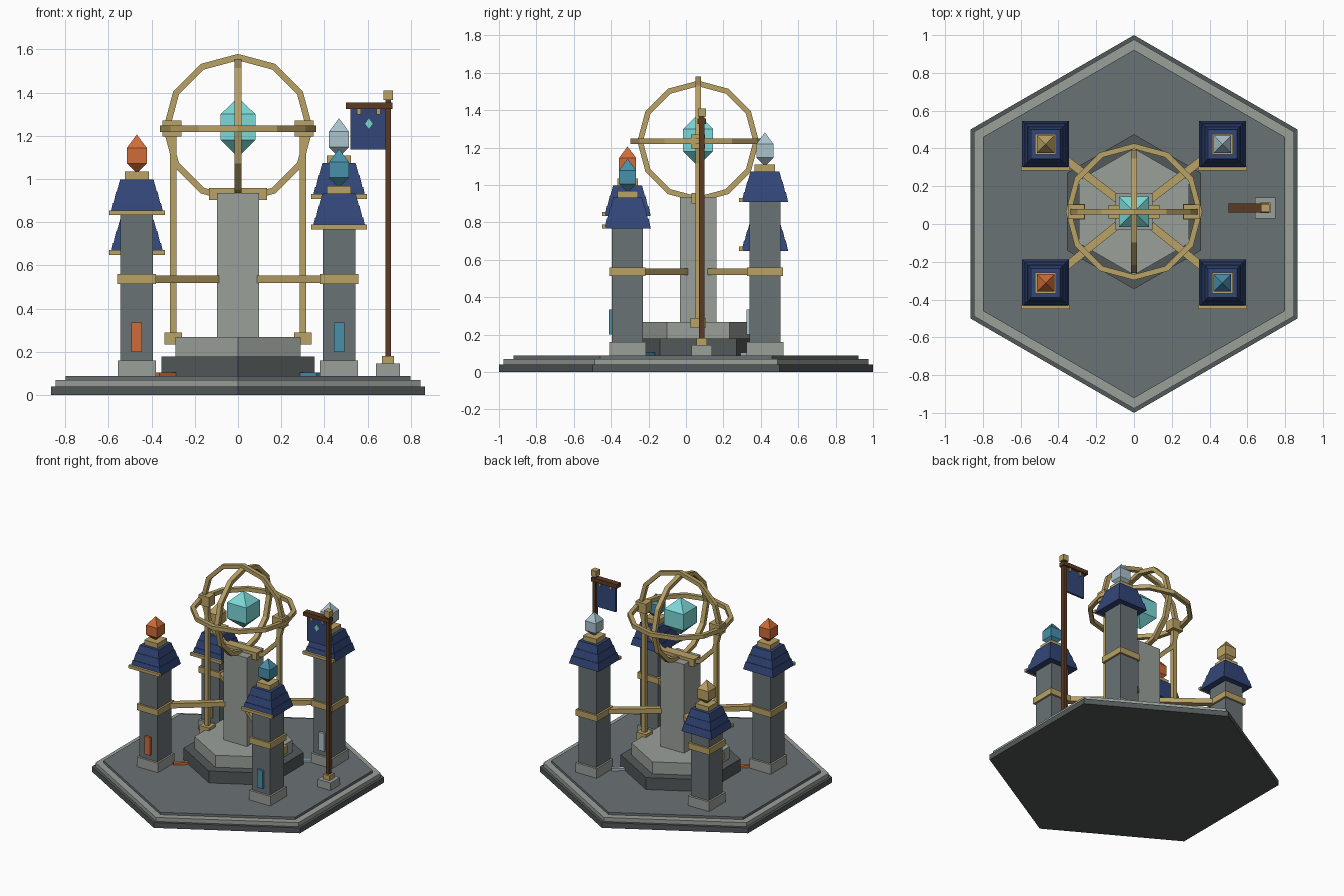
import bpy, bmesh
from math import pi, cos, sin, atan2, hypot, sqrt
from mathutils import Matrix, Vector

old = bpy.data.objects.get("Cube")
if old:
    bpy.data.objects.remove(old, do_unlink=True)


def material(name, *rgb):
    linear = [((c / 255 + 0.055) / 1.055) ** 2.4 for c in rgb] + [1]
    m = bpy.data.materials.new(name)
    m.use_nodes = True
    m.diffuse_color = linear
    m.node_tree.nodes["Principled BSDF"].inputs["Base Color"].default_value = linear
    return m


dark = material("dark stone", 82, 88, 89)
stone = material("grey stone", 106, 114, 116)
light = material("light stone", 154, 160, 154)
blue = material("blue slate", 50, 70, 120)
gold = material("aged gold", 186, 162, 102)
wood = material("dark wood", 92, 58, 36)
cyan = material("cyan crystal", 124, 216, 216)
teal = material("teal crystal", 72, 144, 170)
orange = material("orange crystal", 208, 108, 56)
pale = material("pale crystal", 170, 194, 204)


def finish(name, bm, mat):
    bmesh.ops.remove_doubles(bm, verts=bm.verts, dist=1e-5)
    bmesh.ops.recalc_face_normals(bm, faces=bm.faces)
    mesh = bpy.data.meshes.new(name)
    bm.to_mesh(mesh)
    bm.free()
    mesh.materials.append(mat)
    obj = bpy.data.objects.new(name, mesh)
    bpy.context.scene.collection.objects.link(obj)
    return obj


def box(name, mat, centre, size, turn=0):
    """Box given by its centre and full size, turned about z."""
    bm = bmesh.new()
    place = Matrix.Translation(centre) @ Matrix.Rotation(turn, 4, "Z")
    bmesh.ops.create_cube(bm, size=1, matrix=place @ Matrix.Diagonal((*size, 1)))
    return finish(name, bm, mat)


def stack(name, mat, x, y, sides, start, sections):
    """Upright solid through polygon sections of (radius, height)."""
    bm = bmesh.new()
    loops = []
    for r, z in sections:
        angles = [start + 2 * pi * i / sides for i in range(sides)]
        loops.append([bm.verts.new((x + r * cos(a), y + r * sin(a), z)) for a in angles])
    for low, high in zip(loops, loops[1:]):
        for i in range(sides):
            j = (i + 1) % sides
            bm.faces.new((low[i], low[j], high[j], high[i]))
    for end, (r, _) in ((loops[0], sections[0]), (loops[-1], sections[-1])):
        if r > 0:
            bm.faces.new(end)
    return finish(name, bm, mat)


def hexagon(name, mat, y, r, z0, z1):
    return stack(name, mat, 0, y, 6, pi / 2, [(r, z0), (r, z1)])


def square(name, mat, x, y, sections):
    return stack(name, mat, x, y, 4, pi / 4, [(h * sqrt(2), z) for h, z in sections])


def hoop(name, radius, width, tilt):
    """Twelve-sided ring of square bar."""
    bm = bmesh.new()
    n, t, w = 12, 0.03, width / 2
    loops = []
    for i in range(n):
        a = 2 * pi * i / n
        profile = ((radius, -w), (radius, w), (radius - t, w), (radius - t, -w))
        loops.append([bm.verts.new((r * cos(a), r * sin(a), z)) for r, z in profile])
    for i in range(n):
        a, b = loops[i], loops[(i + 1) % n]
        for k in range(4):
            m = (k + 1) % 4
            bm.faces.new((a[k], a[m], b[m], b[k]))
    bmesh.ops.transform(bm, matrix=Matrix.Translation((0, CY, RING_Z)) @ tilt, verts=bm.verts)
    return finish(name, bm, gold)


CY, RING_Z, FLOOR = 0.065, 1.233, 0.088

# Stepped floor and dais
hexagon("floor_slab", dark, 0, 1, 0, 0.04)
hexagon("floor_rim", light, 0, 0.977, 0.04, 0.07)
hexagon("floor_top", stone, 0, 0.922, 0.07, FLOOR)
hexagon("dais_lower", dark, CY, 0.41, FLOOR, 0.178)
hexagon("dais_upper", light, CY, 0.335, 0.178, 0.268)

# Central pillar with its saddle and crystal
square("pillar", light, 0, CY, [(0.097, 0.268), (0.097, 0.935)])
box("pillar_saddle", gold, (0, CY, 0.93), (0.27, 0.07, 0.056))
square("main_crystal", cyan, 0, CY, [(0, 1.1), (0.08, 1.18), (0.08, 1.3), (0, 1.378)])

# Three crossed hoops
hoop("hoop_level", 0.362, 0.03, Matrix.Identity(4))
hoop("hoop_front", 0.346, 0.03, Matrix.Rotation(pi / 2, 4, "X"))
hoop("hoop_side", 0.325, 0.034, Matrix.Rotation(pi / 2, 4, "Y"))

# Posts carrying the hoops
for side, label in ((-1, "right"), (1, "left")):
    x = side * 0.3
    box(f"post_{label}", gold, (x, CY, 0.73), (0.03, 0.03, 0.98))
    box(f"post_foot_{label}", gold, (x, CY, 0.262), (0.08, 0.08, 0.055))
    box(f"post_clamp_{label}", gold, (side * 0.306, CY, RING_Z), (0.088, 0.075, 0.075))


def tower(label, x, y, eave, colour):
    """Square tower with tiered roof, crystal, front panel and strut."""
    box(f"plinth_{label}", light, (x, y, 0.124), (0.176, 0.196, 0.072))
    box(f"shaft_{label}", stone, (x, y, (FLOOR + eave) / 2), (0.15, 0.165, eave - FLOOR))
    box(f"band_{label}", gold, (x, y, 0.536), (0.178, 0.192, 0.046))
    box(f"panel_{label}", colour, (x, y - 0.09, 0.267), (0.048, 0.018, 0.135))
    step = 0.055
    for i, (low, high) in enumerate(((0.124, 0.112), (0.108, 0.095), (0.092, 0.077))):
        z = eave + i * step
        square(f"roof_tier_{i}_{label}", blue, x, y, [(low, z), (high, z + step)])
    top = eave + 3 * step
    box(f"eave_trim_{label}", gold, (x, y - 0.128, eave + 0.011), (0.26, 0.02, 0.022))
    box(f"roof_cap_{label}", gold, (x, y, top + 0.018), (0.11, 0.11, 0.036))
    z = top + 0.036
    square(f"crystal_{label}", colour, x, y,
           [(0.008, z), (0.046, z + 0.038), (0.046, z + 0.11), (0, z + 0.172)])
    # Strut to the pillar and the marker lying beneath it
    dx, dy = x, y - CY
    turn, reach = atan2(dy, dx), hypot(dx, dy)
    box(f"strut_{label}", gold, (dx * 0.58, CY + dy * 0.58, 0.536),
        (reach * 0.78, 0.042, 0.036), turn)
    box(f"floor_marker_{label}", colour, (dx * 0.715, CY + dy * 0.715, FLOOR + 0.008),
        (0.1, 0.03, 0.016), turn)


TX, FRONT, BACK = 0.468, -0.312, 0.422
tower("front_right", -TX, FRONT, 0.833, orange)
tower("front_left", TX, FRONT, 0.767, teal)
tower("back_right", -TX, BACK, 0.648, gold)
tower("back_left", TX, BACK, 0.908, pale)

# Banner pole
PX, PY = 0.695, 0.085
box("pole_base", light, (PX, PY, 0.116), (0.11, 0.11, 0.058))
box("pole_socket", gold, (PX, PY, 0.163), (0.056, 0.056, 0.036))
box("pole", wood, (PX, PY, 0.77), (0.026, 0.03, 1.2))
box("pole_cap", gold, (PX, PY, 1.388), (0.044, 0.044, 0.044))
box("banner_arm", wood, (0.608, PY, 1.34), (0.216, 0.046, 0.03))
box("banner", blue, (0.606, PY, 1.231), (0.168, 0.014, 0.188))
for side in (-1, 1):
    box("banner_clip", gold, (0.606 + side * 0.045, PY, 1.313), (0.018, 0.03, 0.03))
emblem = stack("banner_emblem", cyan, 0, 0, 4, 0, [(1, 0), (1, 0.008)])
emblem.scale = (0.02, 0.027, 1)
emblem.rotation_euler = (pi / 2, 0, 0)
emblem.location = Vector((0.606, PY - 0.006, 1.256))
